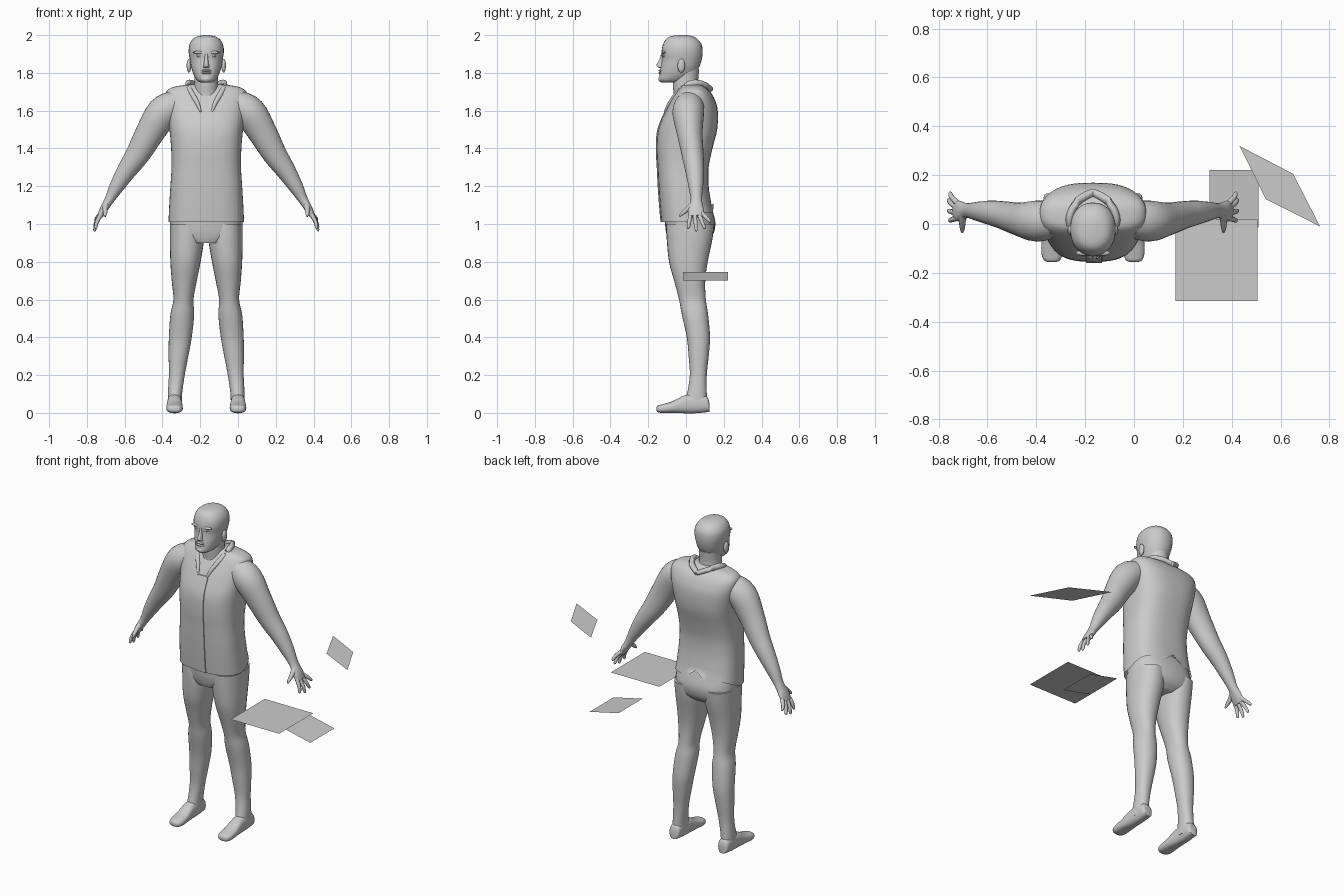
import bpy, bmesh, math
from mathutils import Vector

CX = -0.168  # the figure's own centre line


def material(name, v):
    m = bpy.data.materials.new(name)
    m.diffuse_color = (v, v, v, 1)
    return m


GREY = material("plain_grey", 0.6)


def finish(name, bm, smooth=True):
    bmesh.ops.recalc_face_normals(bm, faces=bm.faces)
    me = bpy.data.meshes.new(name)
    bm.to_mesh(me)
    bm.free()
    me.materials.append(GREY)
    ob = bpy.data.objects.new(name, me)
    bpy.context.collection.objects.link(ob)
    if smooth:
        bpy.context.view_layer.objects.active = ob
        ob.select_set(True)
        bpy.ops.object.shade_smooth_by_angle(angle=math.radians(50))
        ob.select_set(False)
    return ob


def refine(rings, n):
    """Catmull-Rom interpolation of ring tuples."""
    out = []
    for i in range(len(rings) - 1):
        p = [rings[max(i - 1, 0)], rings[i], rings[i + 1], rings[min(i + 2, len(rings) - 1)]]
        for k in range(n):
            t = k / n
            out.append([0.5 * (2 * b + (c - a) * t + (2 * a - 5 * b + 4 * c - d) * t * t
                               + (3 * b - a - 3 * c + d) * t ** 3) for a, b, c, d in zip(*p)])
    return out + [list(rings[-1])]


def loft(name, rings, side=1, mode="up", seg=28, power=2.0, n=4, caps=True, edit=None):
    """Skin through rings (dx, y, z, half_width, half_depth)."""
    rs = refine(rings, n)
    bm = bmesh.new()
    loops = []
    for i, (x, y, z, a, b) in enumerate(rs):
        U, V = Vector((1, 0, 0)), Vector((0, 1, 0))
        if mode == "along_y":
            V = Vector((0, 0, 1))
        elif mode == "path":
            T = (Vector(rs[min(i + 1, len(rs) - 1)][:3]) - Vector(rs[max(i - 1, 0)][:3])).normalized()
            ref = V if abs(T.y) < 0.8 else Vector((0, 0, 1))
            V = (ref - T * ref.dot(T)).normalized()
            U = V.cross(T)
        ring = []
        for k in range(seg):
            t = 2 * math.pi * k / seg
            c, s = math.cos(t), math.sin(t)
            c = math.copysign(abs(c) ** (2 / power), c)
            s = math.copysign(abs(s) ** (2 / power), s)
            p = Vector((x, y, z)) + U * a * c + V * b * s
            if edit:
                p = edit(p)
            ring.append(bm.verts.new((CX + side * p.x, p.y, p.z)))
        loops.append(ring)
    for r0, r1 in zip(loops, loops[1:]):
        for k in range(seg):
            bm.faces.new((r0[k], r0[(k + 1) % seg], r1[(k + 1) % seg], r1[k]))
    if caps:
        bm.faces.new(loops[0])
        bm.faces.new(loops[-1])
    return finish(name, bm)


def stack(rows):
    """(z, front_y, back_y, half_width) rows to rings."""
    return [(0, (f + b) / 2, z, w, (b - f) / 2) for z, f, b, w in rows]


def blob(name, dx, y, z, r, side=1):
    bm = bmesh.new()
    bmesh.ops.create_uvsphere(bm, u_segments=16, v_segments=10, radius=1)
    for v in bm.verts:
        v.co = (CX + side * dx + v.co.x * r[0], y + v.co.y * r[1], z + v.co.z * r[2])
    return finish(name, bm)


def sheet(name, pts):
    bm = bmesh.new()
    bm.faces.new([bm.verts.new(p) for p in pts])
    return finish(name, bm, False)


# Head, neck and face
loft("head", stack([(1.748, -.125, -.04, .03), (1.762, -.142, 0, .05), (1.79, -.14, .045, .067),
                    (1.83, -.134, .07, .08), (1.87, -.128, .083, .087), (1.91, -.13, .088, .093),
                    (1.95, -.122, .083, .089), (1.98, -.105, .06, .07), (1.994, -.08, .035, .045),
                    (2.0, -.04, .005, .012)]), power=2.2)
loft("neck", stack([(1.62, -.07, .09, .09), (1.68, -.065, .085, .07),
                    (1.74, -.07, .065, .063), (1.82, -.07, .07, .063)]))
loft("nose", stack([(1.9, -.132, -.11, .008), (1.87, -.142, -.11, .01),
                    (1.842, -.157, -.11, .014), (1.83, -.148, -.11, .019), (1.825, -.135, -.11, .012)]), seg=14)
for z in (1.812, 1.799):
    blob("lip", 0, -.134, z, (.027, .011, .0065))
blob("chin", 0, -.122, 1.768, (.032, .024, .02))
for s in (-1, 1):
    blob("brow", .038, -.118, 1.908, (.032, .012, .008), s)
    blob("eye", .036, -.112, 1.889, (.016, .012, .007), s)
    blob("ear", .092, -.025, 1.838, (.012, .02, .037), s)

# Vest with a raised, notched hem at the back
VEST = [(1.01, -.13, .145, .2), (1.1, -.138, .135, .196), (1.2, -.145, .12, .19),
        (1.3, -.15, .12, .184), (1.4, -.155, .14, .186), (1.5, -.147, .165, .195),
        (1.6, -.107, .168, .21), (1.66, -.075, .152, .218), (1.7, -.05, .128, .212),
        (1.725, -.03, .1, .175), (1.738, -.015, .08, .1)]


def hem(p):
    if p.y > 0 and p.z < 1.1:
        lift = (.05 + .05 * max(0, 1 - abs(p.x) / .06)) * min(1, p.y / .1)
        p.z += lift * (1.1 - p.z) / .09
    return p


vest = loft("vest", stack(VEST), power=2.7, seg=48, edit=hem, caps=False)
bm = bmesh.new()
bm.from_mesh(vest.data)
top = [e for e in bm.edges if e.is_boundary and min(v.co.z for v in e.verts) > 1.6]
bmesh.ops.holes_fill(bm, edges=top, sides=0)
bm.to_mesh(vest.data)
bm.free()

# Front placket and collar
loft("placket", [(.005, f, z, .033, .005) for z, f, b, w in VEST[:7]], power=6, seg=16)
for s in (-1, 1):
    loft("collar", [(0, .13, 1.712, .014, .016), (.06, .095, 1.738, .015, .018), (.095, .03, 1.742, .016, .02),
                    (.085, -.03, 1.705, .016, .016), (.05, -.082, 1.645, .012, .012),
                    (.03, -.112, 1.595, .005, .005)], s, "path", seg=12)

# Pelvis
loft("hips", stack([(.9, -.09, .1, .1), (.93, -.1, .135, .165), (.97, -.108, .152, .188),
                    (1.02, -.112, .154, .191), (1.1, -.115, .13, .185), (1.15, -.11, .11, .17)]), power=2.5)

LEG = [(1.0, .02, .192, -.105, .15), (.92, .012, .193, -.102, .14), (.8, .03, .19, -.09, .115),
       (.7, .05, .183, -.063, .102), (.6, .068, .174, -.037, .105), (.52, .064, .19, -.022, .117),
       (.4, .077, .198, .004, .127), (.3, .095, .199, .014, .12), (.2, .114, .198, .02, .11),
       (.1, .128, .203, .005, .11), (.03, .13, .204, -.02, .115)]
ARM = [(.16, .02, 1.635, .075, .075), (.23, .012, 1.59, .086, .084), (.3, .02, 1.48, .076, .068),
       (.362, .035, 1.37, .064, .058), (.42, .046, 1.285, .052, .05), (.473, .052, 1.2, .039, .039),
       (.515, .055, 1.125, .025, .03), (.545, .053, 1.075, .02, .042), (.563, .054, 1.04, .014, .04)]
FOOT = [(.124, .168, .032, .024, .022), (.11, .168, .05, .034, .042), (.05, .168, .06, .037, .052),
        (-.01, .168, .055, .039, .047), (-.07, .168, .041, .043, .031), (-.12, .168, .033, .043, .024),
        (-.148, .168, .031, .033, .018), (-.156, .168, .03, .015, .009)]
# Finger root y, then tip (dx, y, z)
FINGERS = [(.025, .588, .012, .975), (.045, .594, .055, .962), (.065, .594, .1, .975), (.083, .588, .13, 1.01)]

for s in (-1, 1):
    # Legs and feet
    loft("leg", [((i + o) / 2, (f + b) / 2, z, (o - i) / 2, (b - f) / 2) for z, i, o, f, b in LEG], s, power=2.2)
    loft("foot", [(x, y, z - .004 - .006 * (y < .1), a, b) for y, x, z, a, b in FOOT], s, "along_y", power=2.5)
    # Arms, hands and fingers
    loft("arm", ARM, s, "path")
    for ry, tx, ty, tz in FINGERS:
        root, tip = Vector((.552, ry, 1.06)), Vector((tx, ty, tz))
        mid = root.lerp(tip, .55) + Vector((.006, 0, 0))
        loft("finger", [(*root, .012, .012), (*mid, .0105, .0105), (*root.lerp(tip, .92), .008, .008),
                        (*tip, .003, .003)], s, "path", seg=10)
    loft("thumb", [(.53, .04, 1.105, .017, .017), (.535, .01, 1.08, .014, .014),
                   (.535, -.02, 1.055, .01, .01), (.535, -.035, 1.04, .004, .004)], s, "path", seg=10)

# Loose flat sheets beside the figure
sheet("large_sheet", [(.17, -.315, .87), (.505, -.315, .87), (.505, .02, .87), (.17, .02, .87)])
sheet("tilted_sheet", [(.31, -.015, .745), (.51, -.015, .7), (.51, .222, .7), (.31, .222, .745)])
sheet("rhombus_sheet", [(.432, .32, 1.22), (.54, .102, 1.22), (.762, -.01, 1.22), (.652, .205, 1.22)])
